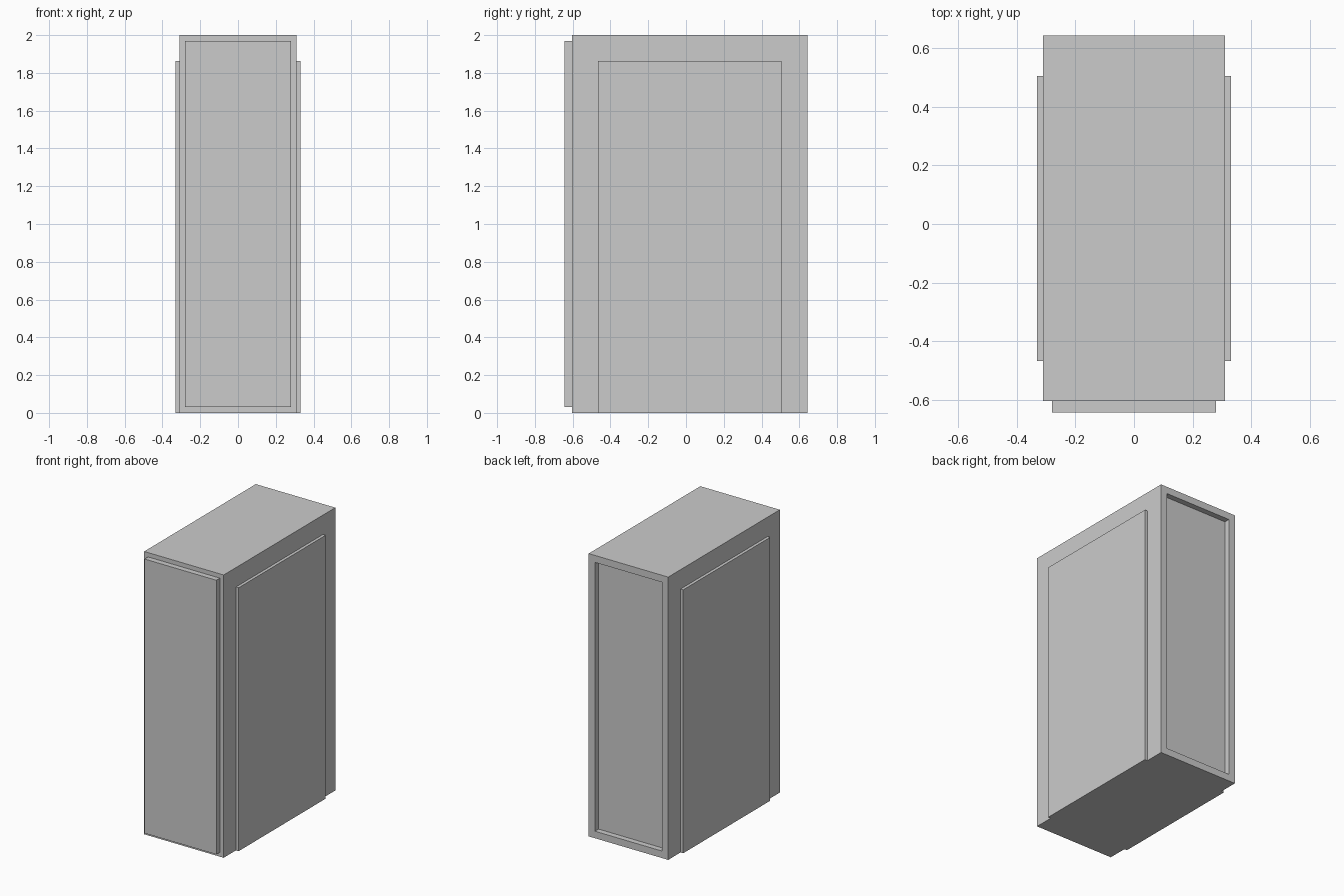
import bpy, bmesh
from mathutils import Vector

if "Cube" in bpy.data.objects:
    bpy.data.objects.remove(bpy.data.objects["Cube"])


def box(name, lo, hi, edit=None):
    """Axis-aligned box between two corners, with an optional bmesh edit."""
    bm = bmesh.new()
    bmesh.ops.create_cube(bm, size=1)
    for v in bm.verts:
        v.co = [lo[i] if v.co[i] < 0 else hi[i] for i in range(3)]
    if edit:
        edit(bm)
    me = bpy.data.meshes.new(name)
    bm.to_mesh(me)
    bm.free()
    ob = bpy.data.objects.new(name, me)
    bpy.context.collection.objects.link(ob)
    return ob


def panel(bm, normal, margin, dy):
    """Inset the face with this normal, then push it along y by dy."""
    bm.normal_update()
    face = max(bm.faces, key=lambda f: f.normal.dot(normal))
    bmesh.ops.inset_region(bm, faces=[face], thickness=margin)
    new = bmesh.ops.extrude_discrete_faces(bm, faces=[face])["faces"][0]
    bmesh.ops.translate(bm, verts=new.verts, vec=(0, dy, 0))


def shape_cabinet(bm):
    panel(bm, Vector((0, -1, 0)), 0.043, -0.039)  # raised front panel
    panel(bm, Vector((0, 1, 0)), 0.07, -0.04)     # recessed back panel


# Main body with raised front and recessed back
box("cabinet_body", (-0.311, -0.604, 0), (0.311, 0.643, 2.0), shape_cabinet)

# Thin side panels reaching the floor
for name, s in (("right_side_panel", 1), ("left_side_panel", -1)):
    x0, x1 = sorted((s * 0.311, s * 0.332))
    box(name, (x0, -0.467, 0), (x1, 0.506, 1.863))
